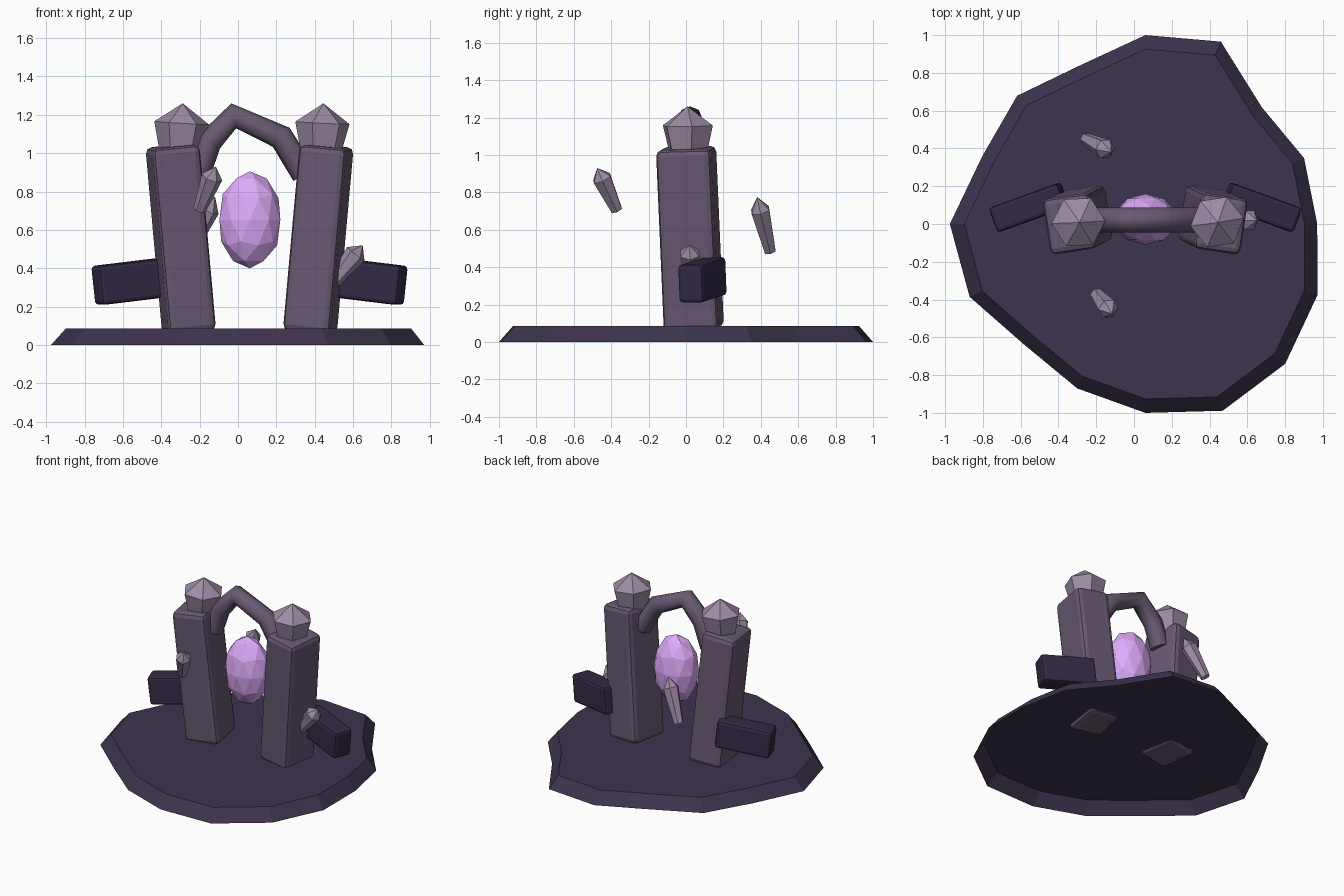
import bpy, bmesh, math
from mathutils import Vector, Matrix

if "Cube" in bpy.data.objects:
    bpy.data.objects.remove(bpy.data.objects["Cube"])

CX = 0.06  # symmetry plane of the gateway


def material(name, r, g, b):
    m = bpy.data.materials.new(name)
    m.diffuse_color = (r, g, b, 1)
    m.use_nodes = True
    m.node_tree.nodes["Principled BSDF"].inputs["Base Color"].default_value = m.diffuse_color
    return m


EARTH = material("dark_earth", 0.047, 0.034, 0.076)
STONE = material("stone", 0.140, 0.100, 0.168)
SLATE = material("slate", 0.034, 0.023, 0.060)
SHARD = material("pale_crystal", 0.335, 0.262, 0.375)
GLOW = material("violet_gem", 0.73, 0.41, 0.96)


def finish(name, bm, mat):
    bmesh.ops.recalc_face_normals(bm, faces=bm.faces)
    me = bpy.data.meshes.new(name)
    bm.to_mesh(me)
    bm.free()
    ob = bpy.data.objects.new(name, me)
    bpy.context.collection.objects.link(ob)
    me.materials.append(mat)
    return ob


def align(base, tip):
    """Rotation taking +z onto the base-to-tip direction."""
    return Vector((0, 0, 1)).rotation_difference(Vector(tip) - Vector(base)).to_matrix().to_4x4()


def block(name, size, matrix, mat, bevel):
    """Bevelled block; the mirrored twin is made about x = CX."""
    for side in ("left", "right"):
        bm = bmesh.new()
        bmesh.ops.create_cube(bm, size=1)
        bmesh.ops.scale(bm, vec=size, verts=bm.verts)
        bmesh.ops.bevel(bm, geom=bm.edges[:], offset=bevel, segments=2,
                        profile=0.5, affect='EDGES')
        m = matrix
        if side == "right":
            m = Matrix.Translation((2 * CX, 0, 0)) @ Matrix.Scale(-1, 4, (1, 0, 0)) @ matrix
        bm.transform(m)
        finish(f"{side}_{name}", bm, mat)


def crystal(name, base, tip, radius, shoulder=0.76, foot=0.6, spin=0.0):
    """Six-sided crystal: narrow foot, wide shoulder, pointed tip."""
    bm = bmesh.new()
    length = (Vector(tip) - Vector(base)).length
    rings = []
    for r, z in ((radius * foot, 0), (radius, length * shoulder)):
        rings.append([bm.verts.new((r * math.cos(spin + i * math.pi / 3),
                                    r * math.sin(spin + i * math.pi / 3), z)) for i in range(6)])
    apex = bm.verts.new((0, 0, length))
    bm.faces.new(rings[0])
    for i in range(6):
        j = (i + 1) % 6
        bm.faces.new((rings[0][i], rings[0][j], rings[1][j], rings[1][i]))
        bm.faces.new((rings[1][i], rings[1][j], apex))
    bm.transform(Matrix.Translation(base) @ align(base, tip))
    finish(name, bm, SHARD)


# Ground slab: irregular 16-gon, sloped rim, open underneath
radii = [0.91, 0.91, 0.873, 1.045, 1.0, 0.908, 0.96, 0.935,
         1.035, 1.007, 0.905, 0.942, 1.0, 1.07, 1.047, 0.986]
bm = bmesh.new()
rings = [[bm.verts.new((CX + s * r * math.cos(i * math.pi / 8), s * r * math.sin(i * math.pi / 8), z))
          for i, r in enumerate(radii)] for s, z in ((1, 0), (0.926, 0.085))]
bm.faces.new(rings[1])
for i in range(16):
    j = (i + 1) % 16
    bm.faces.new((rings[0][i], rings[0][j], rings[1][j], rings[1][i]))
finish("ground_slab", bm, EARTH)

# Leaning pillars
foot, head = Vector((-0.255, 0.042, 0.07)), Vector((-0.342, 0.0, 1.037))
block("pillar", (0.25, 0.297, (head - foot).length),
      Matrix.Translation((foot + head) / 2) @ align(foot, head)
      @ Matrix.Rotation(math.radians(8.6), 4, 'Z'), STONE, 0.032)

# Side slabs resting against the pillars
block("side_slab", (0.39, 0.14, 0.205),
      Matrix.Translation((-0.555, 0.088, 0.332)) @ Matrix.Rotation(math.radians(20), 4, 'Z')
      @ Matrix.Rotation(math.radians(-6.5), 4, 'Y'), SLATE, 0.02)

# Crystals capping the pillars
crystal("left_cap_crystal", (-0.312, 0.015, 0.86), (-0.288, 0.008, 1.26), 0.143, 0.745, 0.5, 0.05)
crystal("right_cap_crystal", (0.425, 0.015, 0.86), (0.445, 0.008, 1.26), 0.143, 0.745, 0.5, 0.15)

# Floating and wall shards
crystal("front_shard", (-0.2, -0.37, 0.705), (-0.115, -0.475, 0.93), 0.056)
crystal("back_shard", (-0.255, 0.45, 0.485), (-0.12, 0.38, 0.775), 0.056)
crystal("side_shard", (0.5, 0.03, 0.33), (0.65, 0.018, 0.52), 0.058)

# Arch: round tube along a bent path
path = [(-0.21, 0.89), (-0.15, 1.06), (-0.022, 1.195), (0.225, 1.083), (0.345, 0.89)]
cu = bpy.data.curves.new("arch", 'CURVE')
cu.dimensions = '3D'
cu.bevel_depth = 0.066
cu.bevel_resolution = 2
cu.use_fill_caps = True
sp = cu.splines.new('POLY')
sp.points.add(len(path) - 1)
for p, (x, z) in zip(sp.points, path):
    p.co = (x, 0.022, z, 1)
sp.use_smooth = True
cu.materials.append(STONE)
bpy.context.collection.objects.link(bpy.data.objects.new("arch", cu))

# Faceted gem floating in the gateway
bm = bmesh.new()
bmesh.ops.create_icosphere(bm, subdivisions=2, radius=1)
bm.transform(Matrix.Translation((0.062, 0.025, 0.653)) @ Matrix.Diagonal((0.167, 0.135, 0.253, 1)))
finish("floating_gem", bm, GLOW)
